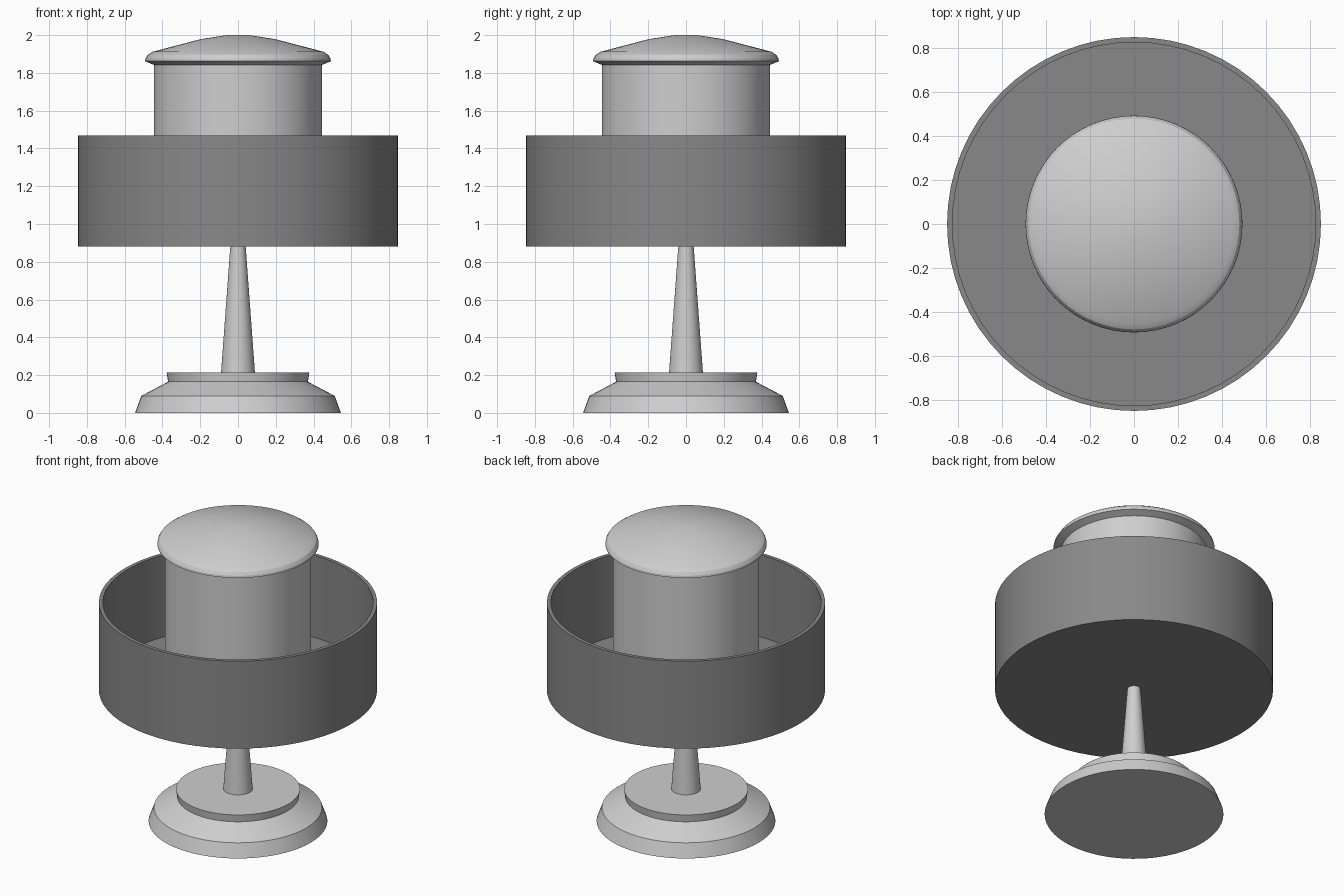
import bpy, bmesh, math

if "Cube" in bpy.data.objects:
    bpy.data.objects.remove(bpy.data.objects["Cube"])

SIDES = 64


def material(name, value):
    m = bpy.data.materials.new(name)
    m.diffuse_color = (value, value, value, 1)
    m.use_nodes = True
    m.node_tree.nodes["Principled BSDF"].inputs["Base Color"].default_value = m.diffuse_color
    return m


light = material("light_grey", 0.62)
dark = material("dark_grey", 0.25)


def lathe(name, profile, mat):
    """Spin a (radius, z) profile around z; radius 0 ends close to a point."""
    bm = bmesh.new()
    verts = [bm.verts.new((r, 0, z)) for r, z in profile]
    edges = [bm.edges.new(pair) for pair in zip(verts, verts[1:])]
    bmesh.ops.spin(bm, geom=verts + edges, cent=(0, 0, 0), axis=(0, 0, 1),
                   angle=math.tau, steps=SIDES, use_duplicate=False)
    bmesh.ops.remove_doubles(bm, verts=bm.verts, dist=1e-4)
    bmesh.ops.recalc_face_normals(bm, faces=bm.faces)
    me = bpy.data.meshes.new(name)
    bm.to_mesh(me)
    bm.free()
    me.materials.append(mat)
    ob = bpy.data.objects.new(name, me)
    bpy.context.collection.objects.link(ob)
    bpy.ops.object.select_all(action='DESELECT')
    ob.select_set(True)
    bpy.context.view_layer.objects.active = ob
    bpy.ops.object.shade_smooth_by_angle(angle=math.radians(20))
    return ob


# Stepped foot
lathe("base", [(0, 0), (0.545, 0), (0.512, 0.09), (0.37, 0.165),
               (0.378, 0.215), (0, 0.215)], light)

# Tapered stem
lathe("stem", [(0, 0.21), (0.09, 0.21), (0.04, 0.89), (0, 0.89)], light)

# Open-topped drum with a thin wall and floor
lathe("drum", [(0, 0.88), (0.848, 0.88), (0.848, 1.468), (0.824, 1.468),
               (0.824, 0.915), (0, 0.915)], dark)

# Inner cylinder standing on the drum floor
lathe("inner_cylinder", [(0, 0.91), (0.446, 0.91), (0.446, 1.85), (0, 1.85)], light)

# Domed cap with an overhanging rounded lip
lathe("cap", [(0, 1.842), (0.445, 1.842), (0.492, 1.862), (0.49, 1.875),
              (0.478, 1.895), (0.452, 1.912), (0.2, 1.978), (0.06, 2.0),
              (0, 2.0)], light)
